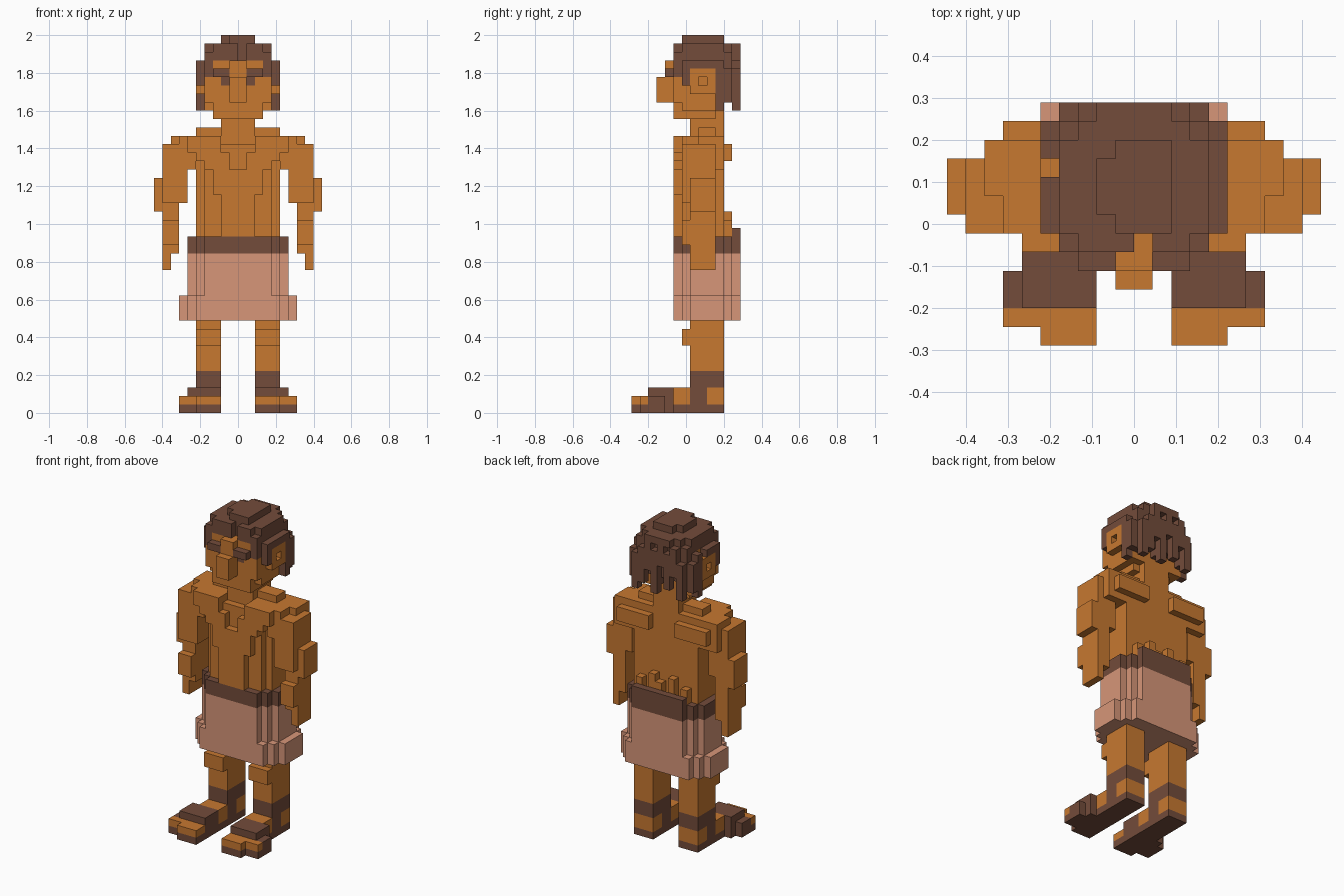
import bpy, bmesh

if "Cube" in bpy.data.objects:
    bpy.data.objects.remove(bpy.data.objects["Cube"])

U = 2 / 45                      # edge of one block
SKIN, DARK, CLOTH = 0, 1, 2
mats = []
for name, col in (("skin", (0.57, 0.188, 0.030, 1)),
                  ("dark_brown", (0.172, 0.072, 0.043, 1)),
                  ("cloth_pink", (0.68, 0.305, 0.19, 1))):
    m = bpy.data.materials.new(name)
    m.use_nodes = True
    m.diffuse_color = col
    b = m.node_tree.nodes["Principled BSDF"]
    b.inputs["Base Color"].default_value = col
    b.inputs["Roughness"].default_value = 0.9
    mats.append(m)

cells = {}                      # block position -> (part, colour)


def box(part, col, x0, x1, y0, y1, z0, z1):
    """Fill a range of blocks; later boxes replace earlier ones."""
    for x in range(x0, x1):
        for y in range(y0, y1):
            for z in range(z0, z1):
                cells[x, y, z] = (part, col)


def mid(part, col, hx, *r):
    box(part, col, -hx, hx, *r)


def pair(part, col, x0, x1, *r):
    box("left_" + part, col, x0, x1, *r)
    box("right_" + part, col, -x1, -x0, *r)


def both(part, col, x0, x1, *r):
    box(part, col, x0, x1, *r)
    box(part, col, -x1, -x0, *r)


# Torso: core, chest, belly, collar and shoulder blades
mid("torso", SKIN, 5, 7, 11, 21, 33)
mid("torso", SKIN, 4, 6, 7, 21, 32)
mid("torso", SKIN, 2, 5, 6, 21, 26)
mid("torso", SKIN, 3, 5, 6, 26, 29)
both("torso", SKIN, 1, 4, 5, 7, 29, 31)
both("torso", SKIN, 2, 6, 5, 7, 31, 33)
both("torso", SKIN, 2, 5, 5, 7, 30, 31)
mid("torso", SKIN, 5, 8, 10, 33, 34)
both("torso", SKIN, 2, 7, 11, 12, 30, 32)
for x, top in ((-4, 23), (-2, 24), (0, 23), (1, 24), (3, 23)):
    box("torso", SKIN, x, x + 1, 11, 12, 21, top)

# Arms: shoulder, upper arm, elbow, forearm, hand
pair("arm", SKIN, 5, 7, 6, 11, 29, 33)
pair("arm", SKIN, 7, 8, 8, 11, 29, 33)
pair("arm", SKIN, 6, 9, 6, 10, 25, 32)
pair("arm", SKIN, 9, 10, 7, 10, 24, 28)
pair("arm", SKIN, 7, 9, 7, 10, 19, 25)
pair("arm", SKIN, 7, 9, 6, 7, 20, 23)
pair("arm", SKIN, 8, 9, 7, 10, 17, 19)

# Skirt with stepped corners, flared hem and waistband
for hx, y0, y1 in ((4, 5, 13), (5, 6, 12), (6, 7, 11)):
    mid("skirt", CLOTH, hx, y0, y1, 14, 19)
    mid("skirt", CLOTH, hx + 1, y0, y1, 11, 14)
    mid("belt", DARK, hx, y0, y1, 19, 21)
mid("belt", DARK, 4, 12, 13, 21, 22)

# Legs with knees and ankle bands
pair("leg", SKIN, 2, 5, 7, 11, 1, 11)
pair("leg", SKIN, 2, 5, 6, 7, 8, 10)
pair("leg", DARK, 2, 5, 7, 11, 3, 5)

# Feet and sandals
pair("foot", SKIN, 2, 5, 0, 7, 1, 2)
pair("foot", SKIN, 2, 7, 1, 4, 1, 2)
pair("foot", SKIN, 2, 5, 5, 7, 1, 3)
pair("sandal", DARK, 2, 5, 0, 11, 0, 1)
pair("sandal", DARK, 2, 7, 1, 4, 0, 1)
pair("sandal", DARK, 2, 6, 4, 5, 0, 1)
pair("sandal", DARK, 2, 6, 2, 5, 1, 3)
pair("sandal", DARK, 6, 7, 2, 4, 1, 2)
pair("sandal", DARK, 2, 5, 7, 9, 1, 3)

# Neck, head and nose
mid("neck", SKIN, 2, 7, 11, 33, 36)
mid("head", SKIN, 3, 5, 10, 35, 36)
mid("head", SKIN, 4, 6, 11, 36, 42)
mid("head", SKIN, 3, 5, 6, 36, 42)
both("head", SKIN, 3, 4, 5, 6, 37, 41)
mid("nose", SKIN, 1, 4, 5, 40, 42)
mid("nose", SKIN, 1, 3, 5, 37, 40)

# Brows and eyes
both("brows", DARK, 1, 3, 4, 5, 40, 41)
both("brows", DARK, 3, 4, 5, 6, 40, 42)
both("eyes", DARK, 1, 2, 5, 6, 39, 40)

# Hair: cap, stepped crown, temples and sides
mid("hair", DARK, 4, 5, 12, 42, 43)
mid("hair", DARK, 3, 5, 12, 43, 44)
mid("hair", DARK, 4, 6, 11, 43, 44)
mid("hair", DARK, 2, 7, 10, 44, 45)
box("hair", DARK, -1, 2, 6, 11, 44, 45)
both("hair", DARK, 4, 5, 6, 10, 41, 42)
both("hair", DARK, 4, 5, 6, 7, 39, 41)
both("hair", DARK, 4, 5, 10, 11, 36, 42)
both("hair", DARK, 4, 5, 11, 12, 37, 41)
# Hanging locks at the back: bottom and top of each
locks = ((36, 41), (39, 43), (37, 42), (40, 43),
         (36, 42), (39, 43), (37, 42), (36, 41))
for x, (low, top) in zip(range(-4, 4), locks):
    box("hair", DARK, x, x + 1, 11, 12, min(low + 1, 38), 43)
    box("hair", DARK, x, x + 1, 12, 13, low, top)
box("hair", DARK, -2, 2, 12, 13, 43, 44)
# Ears with a hollow, and gaps in the fringe
pair("ear", SKIN, 4, 5, 7, 10, 38, 41)
for c in ((4, 8, 39), (-5, 8, 39), (-5, 9, 41), (0, 5, 42), (0, 5, 43)):
    cells.pop(c)

# Turn blocks into one clean outer surface for each part
AXES = [(a, s) for a in range(3) for s in (0, 1)]


def build(part):
    bm = bmesh.new()
    verts = {}

    def vert(p):
        if p not in verts:
            verts[p] = bm.verts.new((p[0] * U, (p[1] - 6.5) * U, p[2] * U))
        return verts[p]

    for c, (owner, col) in cells.items():
        if owner != part:
            continue
        for a, s in AXES:
            n = list(c)
            n[a] += 2 * s - 1
            if tuple(n) in cells:
                continue
            ring = []
            for i, j in ((0, 0), (1, 0), (1, 1), (0, 1)):
                p = list(c)
                p[a] += s
                p[(a + 1) % 3] += i
                p[(a + 2) % 3] += j
                ring.append(tuple(p))
            if not s:
                ring.reverse()
            bm.faces.new([vert(p) for p in ring]).material_index = col
    bmesh.ops.dissolve_limit(bm, angle_limit=0.01, verts=bm.verts[:],
                             edges=bm.edges[:], delimit={'MATERIAL'})
    mesh = bpy.data.meshes.new(part)
    bm.to_mesh(mesh)
    bm.free()
    for m in mats:
        mesh.materials.append(m)
    bpy.context.collection.objects.link(bpy.data.objects.new(part, mesh))


for part in sorted({p for p, _ in cells.values()}):
    build(part)
